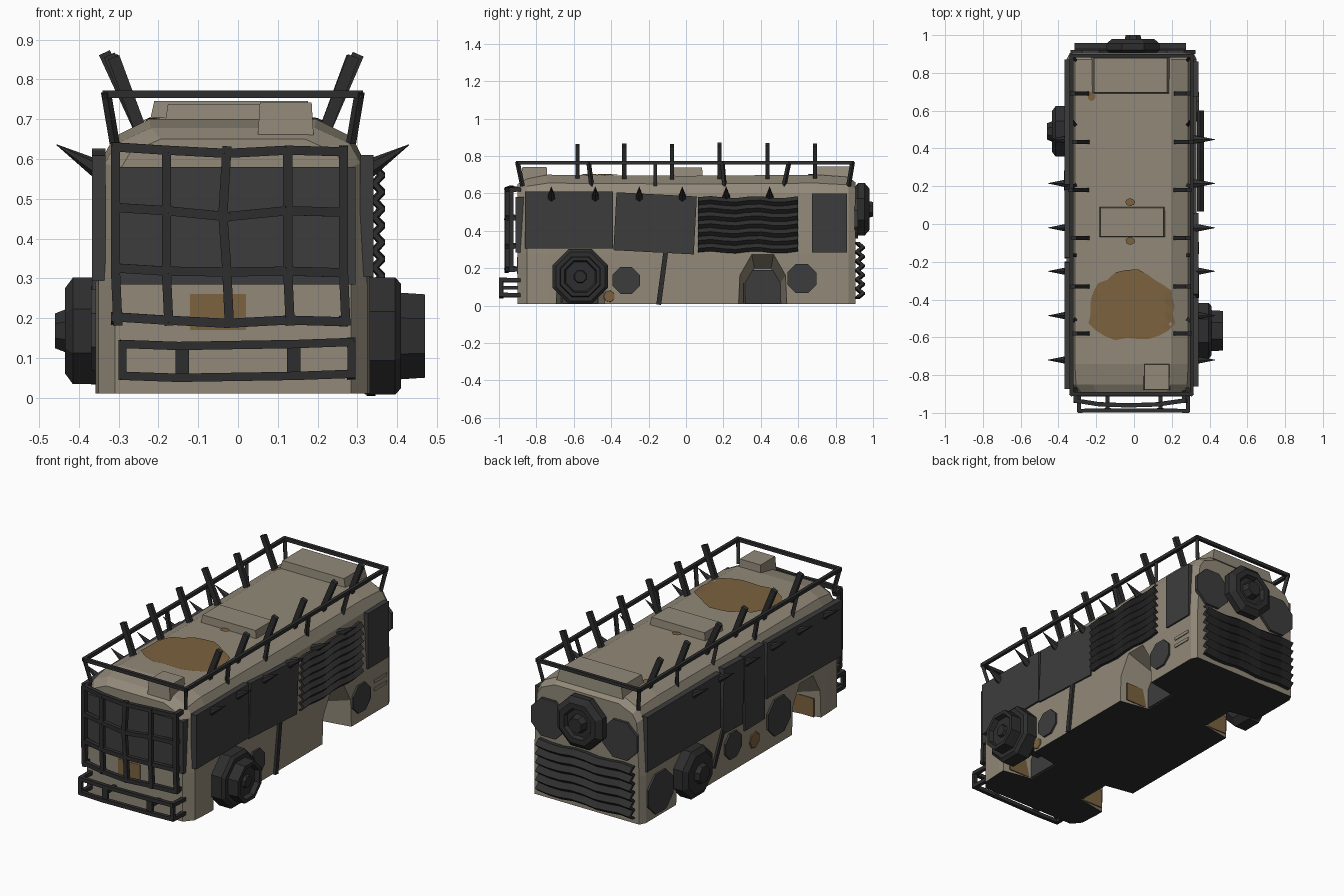
import bpy, bmesh, math, random
from mathutils import Vector, Matrix

if "Cube" in bpy.data.objects:
    bpy.data.objects.remove(bpy.data.objects["Cube"])
random.seed(4)
CX = -0.013          # body centre line


def mat(name, c):
    m = bpy.data.materials.new(name)
    m.diffuse_color = (*c, 1)
    m.use_nodes = True
    m.node_tree.nodes["Principled BSDF"].inputs["Base Color"].default_value = m.diffuse_color
    return m


TAN = mat("dusty_tan_paint", (0.285, 0.25, 0.19))
RUST = mat("rust_brown", (0.20, 0.122, 0.05))
PLATE = mat("plate_grey", (0.046, 0.046, 0.047))
IRON = mat("dark_iron", (0.027, 0.027, 0.028))


def finish(bm, name, *mats):
    bmesh.ops.recalc_face_normals(bm, faces=bm.faces[:])
    me = bpy.data.meshes.new(name)
    bm.to_mesh(me)
    bm.free()
    ob = bpy.data.objects.new(name, me)
    bpy.context.collection.objects.link(ob)
    for m in mats:
        me.materials.append(m)
    return ob


def box(bm, lo, hi, tilt=0, taper=1):
    lo, hi = Vector(lo), Vector(hi)
    c, s = (lo + hi) / 2, hi - lo
    vs = bmesh.ops.create_cube(bm, size=1)["verts"]
    for v in vs:
        k = taper if v.co.z > 0 else 1
        v.co = Vector((v.co.x * s.x * k, v.co.y * s.y * k, v.co.z * s.z))
        v.co = c + Matrix.Rotation(math.radians(tilt), 3, 'X') @ v.co


def bar(bm, pts, w=0.02, h=None):
    """Square bars joining the points."""
    for a, b in zip(pts, pts[1:]):
        a, b = Vector(a), Vector(b)
        d = b - a
        q = d.to_track_quat('Z', 'Y').to_matrix()
        for v in bmesh.ops.create_cube(bm, size=1)["verts"]:
            p = Vector((v.co.x * w, v.co.y * (h or w), v.co.z * (d.length + w * 0.6)))
            v.co = (a + b) / 2 + q @ p


def lathe(bm, prof, loc, axis, n=8):
    """Turned part: prof = (distance along axis, radius)."""
    q = Vector(axis).to_track_quat('Z', 'Y').to_matrix()
    rings = []
    for d, r in prof:
        rings.append([bm.verts.new(Vector(loc) + q @ Vector((
            r * math.cos((i + .5) * math.tau / n) / math.cos(math.pi / n) * .97,
            r * math.sin((i + .5) * math.tau / n) / math.cos(math.pi / n) * .97, d))) for i in range(n)])
    for a, b in zip(rings, rings[1:]):
        for i in range(n):
            bm.faces.new((a[i], a[(i + 1) % n], b[(i + 1) % n], b[i]))
    bm.faces.new(rings[0][::-1])
    bm.faces.new(rings[-1])


def loft(bm, sections):
    rows = [[bm.verts.new(p) for p in s] for s in sections]
    n = len(rows[0])
    for a, b in zip(rows, rows[1:]):
        for i in range(n):
            bm.faces.new((a[i], a[(i + 1) % n], b[(i + 1) % n], b[i]))
    bm.faces.new(rows[0])
    bm.faces.new(rows[-1][::-1])


# Body shell: one cross-section lofted from nose to tail
half = [(0.345, 0.01), (0.345, 0.28), (0.328, 0.60), (0.30, 0.655), (0.21, 0.70)]
bm = bmesh.new()
secs = []
for y, k, drop in [(-0.90, .86, .05), (-0.85, .98, .022), (-0.74, 1, 0), (0.0, 1, 0.006),
                   (0.70, 1, 0), (0.87, 1, 0.012), (0.905, .95, .04)]:
    sec = []
    for x, z in half:
        sec.append((x * k, y, z - drop * max(0, (z - .5) / .2)))
    secs.append([(CX + x, yy, z) for x, yy, z in sec] + [(CX - x, yy, z) for x, yy, z in sec[::-1]])
loft(bm, secs)
body = finish(bm, "bus_body", TAN, IRON)
for p in body.data.polygons:
    p.material_index = int(p.normal.z < -0.9)

# Wheel wells cut as tapered arches
WELLS = [(1, -0.565), (1, 0.41), (-1, -0.565), (-1, 0.47)]
arch = [(-.135, -.05), (-.125, .17), (-.06, .285), (.06, .285), (.125, .17), (.135, -.05)]
bm = bmesh.new()
for s, y0 in WELLS:
    loft(bm, [[(CX + s * x, y0 + k * a, z * kz if z > 0 else z) for a, z in arch]
              for x, k, kz in [(0.40, 1.05, 1.04), (0.17, .74, .7)]])
cutter = finish(bm, "wheel_well_cutter", TAN)
cutter.hide_render = True
mod = body.modifiers.new("wells", 'BOOLEAN')
mod.operation, mod.solver, mod.object = 'DIFFERENCE', 'EXACT', cutter
bpy.context.view_layer.objects.active = body
bpy.ops.object.modifier_apply(modifier="wells")
bpy.data.objects.remove(cutter)

bm, br = bmesh.new(), bmesh.new()
for s, y0 in WELLS:
    xs = sorted((CX + s * 0.168, CX + s * 0.18))
    box(bm, (xs[0], y0 - .095, .012), (xs[1], y0 + .095, .19))
    xs = sorted((CX + s * 0.18, CX + s * 0.32))
    box(br, (xs[0], y0 - .106, .015), (xs[1], y0 - .10, .12))
finish(bm, "well_back_plates", PLATE)
finish(br, "rusty_well_plates", RUST)

# Roof hatches and rear side vents
bm = bmesh.new()
box(bm, (-.225, .69, .68), (.19, .885, .745), taper=.93)
box(bm, (-.185, -.07, .68), (.165, .09, .738), taper=.95)
box(bm, (.05, -.88, .66), (.19, -.74, .742), taper=.93)
for z in (.135, .18):
    box(bm, (CX + .34, .74, z), (CX + .35, .85, z + .018))
finish(bm, "roof_hatches_and_vents", TAN)


# Rust patches following the roof
def roof_z(x):
    d = abs(x - CX)
    return 0.70 - max(0, d - .21) * .5 + .004


bm = bmesh.new()
for cx, cy, rx, ry in [(-.01, -.435, .245, .185), (-.02, .115, .025, .02),
                       (-.02, -.09, .025, .02), (-.225, .675, .02, .025)]:
    n = 26
    js = [random.uniform(.88, 1.08) for _ in range(n)]
    rings = []
    for f in (.45, .8, 1):
        ring = []
        for i in range(n):
            a = i * math.tau / n
            x = cx + rx * f * js[i] * math.cos(a)
            ring.append(bm.verts.new((x, cy + ry * f * js[i] * math.sin(a), roof_z(x))))
        rings.append(ring)
    bm.faces.new(rings[0])
    for a, b in zip(rings, rings[1:]):
        for i in range(n):
            bm.faces.new((a[i], b[i], b[(i + 1) % n], a[(i + 1) % n]))
lathe(bm, [(0, .045), (.005, .04)], (CX - .344, -.10, .11), (-1, 0, 0), 7)
lathe(bm, [(0, .03), (.005, .028)], (CX + .344, -.41, .05), (1, 0, 0), 7)
box(bm, (-.12, -.903, .17), (.02, -.898, .26))
finish(bm, "rust_patches", RUST)

# Armour plates over windows: side, y range, z range, tilt
bm = bmesh.new()
for s, y0, y1, z0, z1, t in [(1, -.86, -.39, .305, .61, 0), (1, -.38, .05, .285, .595, -3),
                             (1, .675, .86, .285, .60, 0), (-1, .21, .87, .30, .61, 0),
                             (-1, .01, .19, .25, .62, 2), (-1, -.18, 0, .20, .625, -1),
                             (-1, -.87, -.20, .30, .615, 1)]:
    xs = sorted((CX + s * .32, CX + s * .354))
    box(bm, (xs[0], y0, z0), (xs[1], y1, z1), t)
box(bm, (-.315, -.912, .285), (.295, -.86, .58))
finish(bm, "window_armour_plates", PLATE)

# Octagonal patches
bm = bmesh.new()
for s, y, z, r in [(1, -.32, .135, .075), (1, .62, .145, .08), (-1, .75, .145, .115),
                   (-1, .10, .16, .075), (-1, -.31, .17, .105)]:
    lathe(bm, [(0, r), (.014, r)], (CX + s * .342, y, z), (s, 0, 0))
for x in (.22, -.23):
    lathe(bm, [(0, .11), (.02, .11)], (x, .90, .465), (0, 1, 0))
finish(bm, "octagon_patches", PLATE)


# Corrugated sheets on the right side and the tail
def corrugated(bm, place, l0, l1, z0, z1, waves):
    n = waves * 2
    prof = [(.018 + .02 * (i % 2), z0 + (z1 - z0) * i / n) for i in range(n + 1)]
    prof += [(d - .016, z) for d, z in prof[::-1]]
    loft(bm, [[place(d, l0 + (l1 - l0) * i / 8, z + .006 * math.sin(i * 1.7)) for d, z in prof]
              for i in range(9)])


bm = bmesh.new()
corrugated(bm, lambda d, l, z: (CX + .345 + d, l, z), .065, .60, .285, .58, 7)
corrugated(bm, lambda d, l, z: (l, .90 + d * 1.5, z), -.315, .275, .04, .335, 6)
finish(bm, "corrugated_sheets", IRON)

# Wheels: right front, left rear, and spare on the tail
bm = bmesh.new()
lathe(bm, [(-.16, .06), (-.05, .06), (-.05, .12), (-.02, .152), (.055, .152), (.07, .135), (.07, .112),
           (.13, .108), (.13, .088), (.105, .08), (.105, .035), (.12, .03)], (.34, -.565, .155), (1, 0, 0))
lathe(bm, [(-.16, .06), (-.05, .06), (-.05, .10), (-.02, .138), (.05, .138), (.07, .11), (.07, .055),
           (.095, .045)], (-.365, .49, .168), (-1, 0, 0))
lathe(bm, [(0, .12), (.02, .145), (.055, .145), (.08, .115), (.08, .085), (.06, .075), (.06, .05),
           (.10, .04)], (-.005, .90, .515), (0, 1, 0))
finish(bm, "wheels", IRON)

# Side spikes and roof stakes
bm, bs = bmesh.new(), bmesh.new()
for s in (1, -1):
    for y in (-.72, -.485, -.25, -.02, .215, .447):
        lathe(bm, [(0, .022), (.125, .001)], (CX + s * .335, y, .572), (s * .115, 0, .068), 6)
    for y in (-.58, -.33, -.075, .18, .435, .69):
        j = random.uniform(-.012, .012)
        bar(bs, [(CX + s * .225, y, .655), (CX + s * (.308 + j), y, .855 + j / 2)], .022, .03)
finish(bm, "side_spikes", IRON)
finish(bs, "roof_stakes", IRON)

# Roof rail
bm = bmesh.new()
x0, x1 = CX - .318, CX + .318
bar(bm, [(x0, -.90, .763), (x1, -.90, .763), (x1, .89, .763), (x0, .89, .763), (x0, -.90, .763)], .019)
for s in (1, -1):
    for y, yb in [(-.90, -.875), (-.52, -.505), (-.165, -.165), (.195, .205), (.55, .525), (.89, .87)]:
        bar(bm, [(CX + s * .318, y, .763), (CX + s * .298, yb, .645)], .018)
finish(bm, "roof_rail", IRON)

# Windscreen cage, bent back at both ends
bm = bmesh.new()
cols = [-.308, -.18, -.028, .125, .265]
for z, dip in [(.622, -.008), (.47, -.015), (.318, -.002), (.195, -.008)]:
    ys = [-.935, -.955, -.96, -.955, -.935]
    zs = [z + .008, z, z + dip, z, z - .004]
    bar(bm, [(cols[0], -.89, z)] + list(zip(cols, ys, zs)) + [(cols[-1], -.89, z)], .023)
for x, y in zip(cols, [-.935, -.955, -.96, -.955, -.935]):
    bar(bm, [(x, y, .625), (x - .01 * (abs(x) < .1), y, .46), (x, y, .32), (x + .006, y, .188)], .023)
finish(bm, "windscreen_cage", IRON)

# Bumper frame
bm = bmesh.new()
for z in (.055, .135):
    bar(bm, [(-.29, -.87, z), (-.29, -.989, z), (-.15, -.987, z - .005), (.15, -.988, z),
             (.285, -.989, z + .005), (.285, -.87, z)], .021)
for x in (-.29, .285):
    bar(bm, [(x, -.989, .055), (x, -.989, .135)], .02)
for x in (-.14, .14):
    box(bm, (x - .017, -.992, .055), (x + .017, -.975, .135))
    box(bm, (x - .01, -.985, .085), (x + .01, -.88, .105))
finish(bm, "bumper_frame", IRON)

# Loose struts on the sides
bm = bmesh.new()
bar(bm, [(CX + .347, -.145, .012), (CX + .347, -.11, .275)], .022, .026)
bar(bm, [(CX - .347, .27, .10), (CX - .347, .19, .27)], .02, .024)
finish(bm, "side_struts", IRON)
